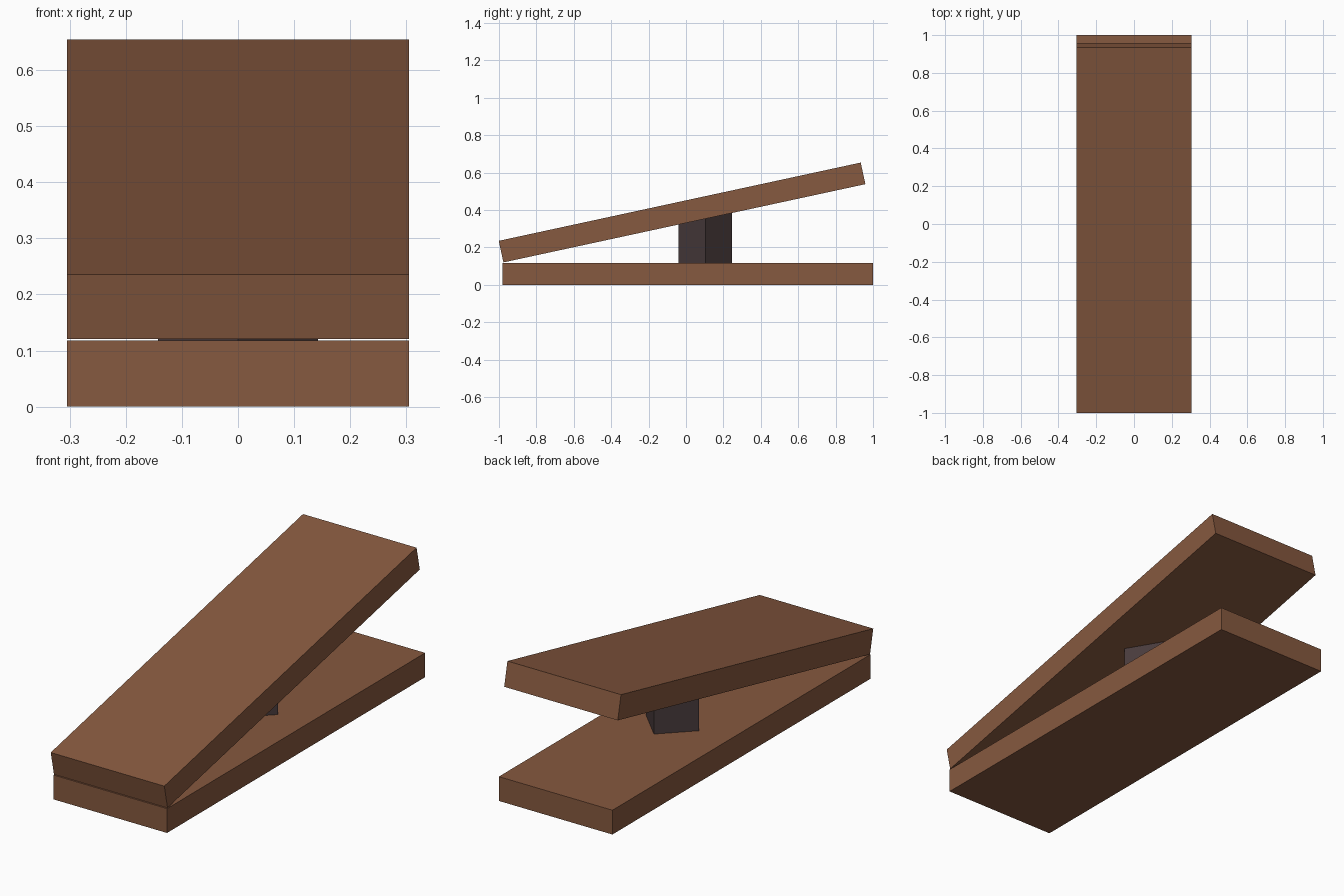
import bpy
import math

if "Cube" in bpy.data.objects:
    bpy.data.objects.remove(bpy.data.objects["Cube"])

LENGTH, WIDTH, THICK = 1.98, 0.61, 0.118


def material(name, rgb):
    mat = bpy.data.materials.new(name)
    mat.diffuse_color = (*rgb, 1)
    mat.use_nodes = True
    mat.node_tree.nodes["Principled BSDF"].inputs["Base Color"].default_value = mat.diffuse_color
    return mat


wood = material("brown_wood", (0.24, 0.10, 0.05))
dark = material("dark_wood", (0.065, 0.043, 0.045))


def plank(name, location, tilt=0):
    bpy.ops.mesh.primitive_cube_add(size=1, location=location)
    ob = bpy.context.object
    ob.name = name
    ob.scale = (WIDTH, LENGTH, THICK)
    ob.rotation_euler.x = math.radians(tilt)
    ob.data.materials.append(wood)
    return ob


# Flat base board and tilted pedal board
plank("base_board", (0, 0.01, THICK / 2))
plank("tilted_board", (0, -0.021, 0.387), 12.2)

# Four-sided post turned corner-on, its top sunk into the tilted board
bottom, top = THICK, 0.41
bpy.ops.mesh.primitive_cylinder_add(vertices=4, radius=0.143, depth=top - bottom,
                                    location=(0, 0.103, (bottom + top) / 2))
post = bpy.context.object
post.name = "support_post"
post.data.materials.append(dark)
